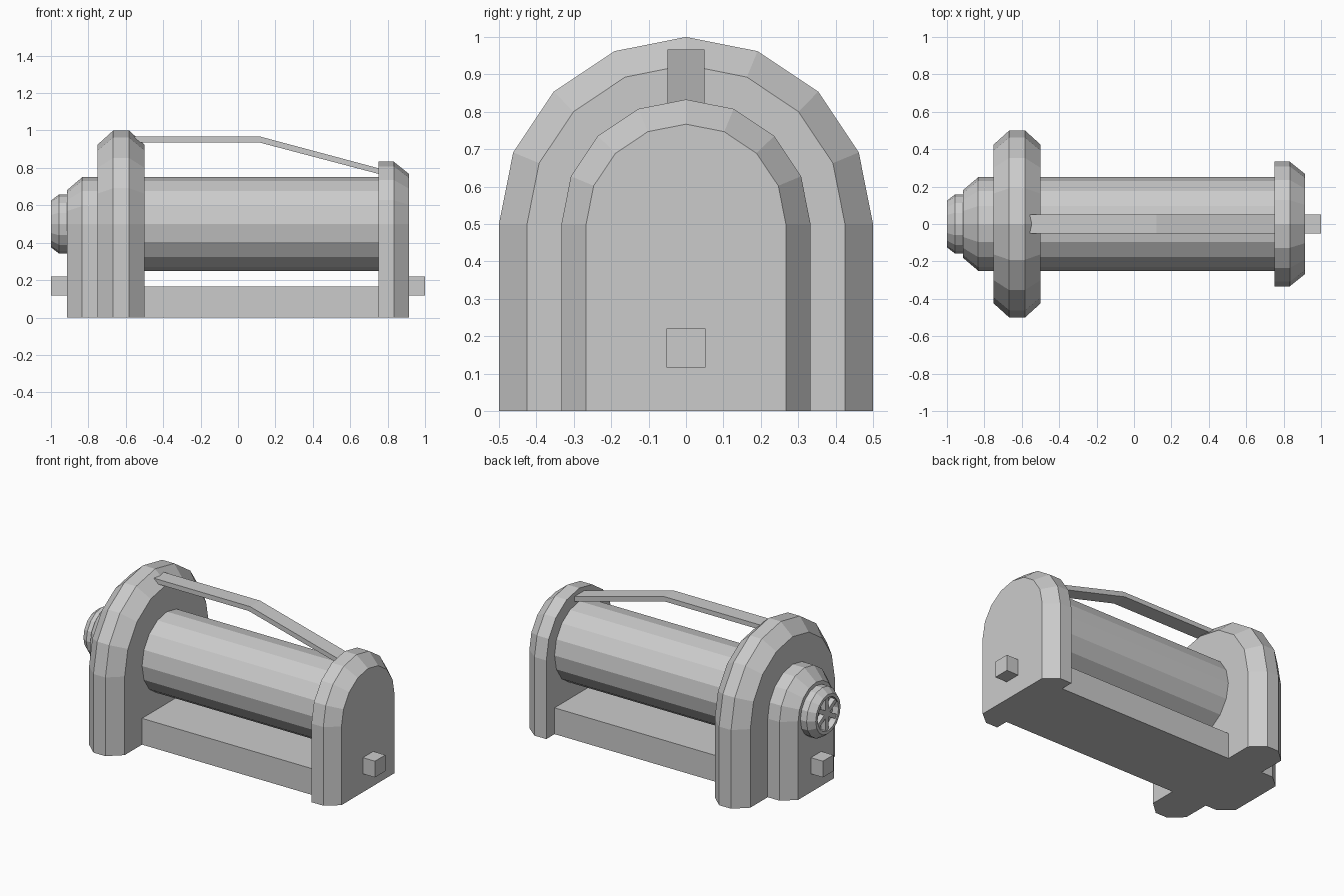
import bpy, bmesh
from math import sin, cos, pi

if "Cube" in bpy.data.objects:
    bpy.data.objects.remove(bpy.data.objects["Cube"])

AXIS_Z = 0.5  # height of the drum axis and arch centres


def arch(r):
    """Arch outline in y-z: eight-sided half circle on straight legs."""
    pts = [(r * cos(pi * i / 8), AXIS_Z + r * sin(pi * i / 8)) for i in range(9)]
    return pts + [(-r, 0), (r, 0)]


def circle(r):
    return [(r * cos(pi * i / 8), AXIS_Z + r * sin(pi * i / 8)) for i in range(16)]


def finish(bm, name):
    bmesh.ops.recalc_face_normals(bm, faces=bm.faces)
    mesh = bpy.data.meshes.new(name)
    bm.to_mesh(mesh)
    bm.free()
    obj = bpy.data.objects.new(name, mesh)
    bpy.context.collection.objects.link(obj)
    return obj


def loft(name, outline, stations):
    """Skin an outline along x through (x, radius) stations, capped at both ends."""
    bm = bmesh.new()
    rings = [[bm.verts.new((x, y, z)) for y, z in outline(r)] for x, r in stations]
    for a, b in zip(rings, rings[1:]):
        n = len(a)
        for i in range(n):
            j = (i + 1) % n
            bm.faces.new((a[i], a[j], b[j], b[i]))
    bm.faces.new(rings[0])
    bm.faces.new(rings[-1])
    return finish(bm, name)


def bar(name, profile, half_width):
    """Extrude an x-z profile evenly to both sides of y = 0."""
    bm = bmesh.new()
    face = bm.faces.new([bm.verts.new((x, -half_width, z)) for x, z in profile])
    ext = bmesh.ops.extrude_face_region(bm, geom=[face])["geom"]
    verts = [v for v in ext if isinstance(v, bmesh.types.BMVert)]
    bmesh.ops.translate(bm, verts=verts, vec=(0, 2 * half_width, 0))
    return finish(bm, name)


def box(name, x0, x1, z0, z1, half_width):
    return bar(name, [(x0, z0), (x1, z0), (x1, z1), (x0, z1)], half_width)


# Arched end housings
loft("main_arch", arch, [(-0.75, 0.425), (-0.667, 0.5), (-0.583, 0.5), (-0.5, 0.425)])
loft("outer_arch", arch, [(-0.915, 0.18), (-0.833, 0.25), (-0.75, 0.25)])
loft("small_arch", arch, [(0.75, 0.333), (0.833, 0.333), (0.915, 0.267)])

# Drum and base beam
loft("drum", circle, [(-0.5, 0.25), (0.75, 0.25)])
box("base_beam", -0.5, 0.75, 0, 0.167, 0.25)

# End knob with a recessed face
loft("knob", circle, [(-0.915, 0.157), (-0.958, 0.157), (-1.0, 0.125),
                      (-1.0, 0.105), (-0.96, 0.105)])

# Spokes across the knob recess
for i in range(3):
    spoke = box(f"knob_spoke_{i + 1}", -0.992, -0.96, -0.105, 0.105, 0.014)
    spoke.location.z = AXIS_Z
    spoke.rotation_euler.x = i * pi / 3

# Pegs at both ends
box("left_peg", -1.0, -0.915, 0.117, 0.22, 0.052)
box("right_peg", 0.915, 1.0, 0.117, 0.22, 0.052)

# Bent top handle
bar("handle", [(-0.58, 0.937), (0.11, 0.937), (0.77, 0.763),
               (0.77, 0.793), (0.12, 0.967), (-0.58, 0.967)], 0.05)
